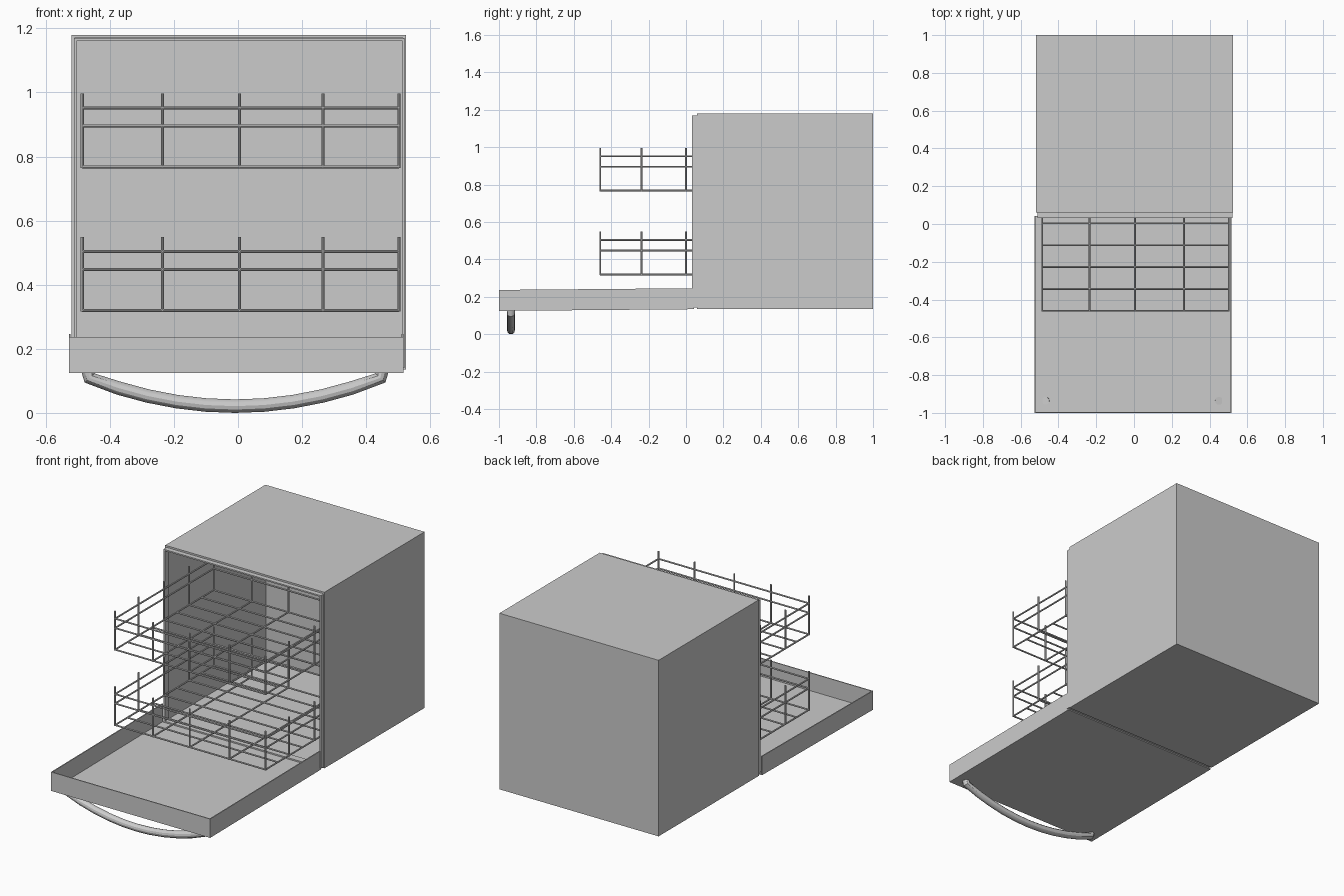
import bpy, bmesh
from mathutils import Vector

if "Cube" in bpy.data.objects:
    bpy.data.objects.remove(bpy.data.objects["Cube"])


def open_box(name, lo, hi, open_dirs, thickness):
    """Thin-walled box with the faces pointing along open_dirs removed."""
    bm = bmesh.new()
    bmesh.ops.create_cube(bm, size=1)
    lo, hi = Vector(lo), Vector(hi)
    for v in bm.verts:
        v.co = Vector(lo[i] + (v.co[i] + 0.5) * (hi[i] - lo[i]) for i in range(3))
    bm.normal_update()
    gone = [f for f in bm.faces
            if any(f.normal.dot(Vector(d)) > 0.9 for d in open_dirs)]
    bmesh.ops.delete(bm, geom=gone, context='FACES')
    mesh = bpy.data.meshes.new(name)
    bm.to_mesh(mesh)
    bm.free()
    ob = bpy.data.objects.new(name, mesh)
    bpy.context.collection.objects.link(ob)
    mod = ob.modifiers.new("walls", 'SOLIDIFY')
    mod.thickness = thickness
    mod.offset = -1
    mod.use_even_offset = True
    return ob


def wires(name, segments, radius):
    """Straight round wires joined into one object."""
    bm = bmesh.new()
    for a, b in segments:
        a, b = Vector(a), Vector(b)
        d = b - a
        mat = d.to_track_quat('Z', 'Y').to_matrix().to_4x4()
        mat.translation = (a + b) / 2
        bmesh.ops.create_cone(bm, cap_ends=True, segments=8, radius1=radius,
                              radius2=radius, depth=d.length, matrix=mat)
    mesh = bpy.data.meshes.new(name)
    bm.to_mesh(mesh)
    bm.free()
    ob = bpy.data.objects.new(name, mesh)
    bpy.context.collection.objects.link(ob)


# Cabinet shell and the slightly inset front collar
open_box("cabinet", (-0.52, 0.06, 0.135), (0.525, 1.0, 1.18), [(0, -1, 0)], 0.01)
open_box("front_collar", (-0.512, 0.033, 0.142), (0.521, 0.075, 1.169),
         [(0, -1, 0), (0, 1, 0)], 0.008)

# Opened door: shallow tray, rising very slightly toward the hinge
door = open_box("door", (-0.528, -1.0, 0.125), (0.517, 0.042, 0.237),
                [(0, 0, 1), (0, 1, 0)], 0.006)
for v in door.data.vertices:
    if v.co.y > 0:
        v.co.z += 0.009

# Pull-out racks
XS = [-0.486, -0.236, 0.005, 0.265, 0.502]
YS = [-0.459, -0.238, 0.0, 0.235, 0.466]


def rack(name, z):
    x0, x1, y0, y1 = XS[0], XS[-1], YS[0], YS[-1]
    seg = []
    # floor grid
    for i in range(9):
        y = y0 + (y1 - y0) * i / 8
        seg.append(((x0, y, z), (x1, y, z)))
    seg += [((x, y0, z), (x, y1, z)) for x in XS]
    # side rails
    for h in (0.128, 0.184):
        for y in (y0, y1):
            seg.append(((x0, y, z + h), (x1, y, z + h)))
        for x in (x0, x1):
            seg.append(((x, y0, z + h), (x, y1, z + h)))
    # posts around the rim
    posts = {(x, y) for x in XS for y in (y0, y1)} | {(x, y) for x in (x0, x1) for y in YS}
    seg += [((x, y, z - 0.004), (x, y, z + 0.229)) for x, y in sorted(posts)]
    wires(name, seg, 0.0048)


rack("lower_rack", 0.32)
rack("upper_rack", 0.768)

# Bowed handle under the open door
curve = bpy.data.curves.new("handle", 'CURVE')
curve.dimensions = '3D'
curve.bevel_depth = 0.021
curve.bevel_resolution = 4
curve.use_fill_caps = True
arc = [(-0.463 + 0.0926 * i * 0.98, 0) for i in range(11)]
cx = -0.0095
pts = [(x, 0.021 + 0.088 * ((x - cx) / 0.454) ** 2) for x, _ in arc]
pts = [(-0.469, 0.135)] + pts + [(0.45, 0.135)]
sp = curve.splines.new('POLY')
sp.points.add(len(pts) - 1)
for p, (x, z) in zip(sp.points, pts):
    p.co = (x, -0.936, z, 1)
handle = bpy.data.objects.new("handle", curve)
bpy.context.collection.objects.link(handle)
bpy.context.view_layer.objects.active = handle
handle.select_set(True)
bpy.ops.object.convert(target='MESH')
bpy.ops.object.shade_smooth_by_angle()
